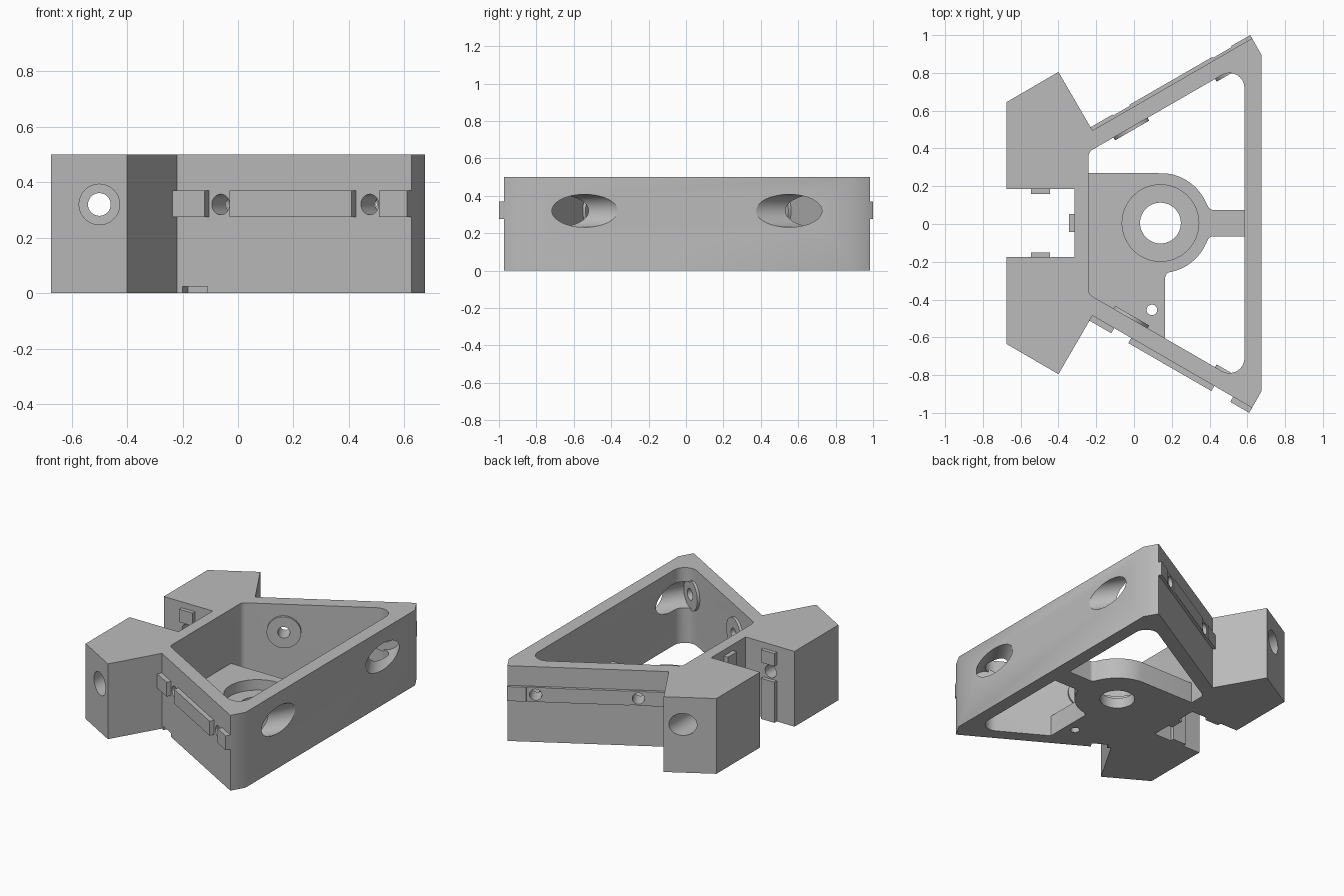
import bpy
import bmesh
from math import cos, sin, radians, tan
from mathutils import Vector

HEIGHT = 0.5
DRILL_Z = 0.32
FLOOR = 0.14
SHIFT = 0.005      # offset of the symmetry plane
WALL_LEN = 0.976

cube = bpy.data.objects.get("Cube")
if cube:
    bpy.data.objects.remove(cube, do_unlink=True)

grey = bpy.data.materials.new("light grey")
grey.use_nodes = True
grey.diffuse_color = (0.5, 0.5, 0.5, 1)
grey.node_tree.nodes["Principled BSDF"].inputs["Base Color"].default_value = (0.5, 0.5, 0.5, 1)


def finish(name, bm):
    bmesh.ops.recalc_face_normals(bm, faces=bm.faces)
    mesh = bpy.data.meshes.new(name)
    bm.to_mesh(mesh)
    bm.free()
    mesh.materials.append(grey)
    obj = bpy.data.objects.new(name, mesh)
    bpy.context.collection.objects.link(obj)
    return obj


def prism(name, points, z0, z1):
    bm = bmesh.new()
    face = bm.faces.new([bm.verts.new((x, y + SHIFT, z0)) for x, y in points])
    top = bmesh.ops.extrude_face_region(bm, geom=[face])["geom"]
    bmesh.ops.translate(bm, vec=(0, 0, z1 - z0),
                        verts=[v for v in top if isinstance(v, bmesh.types.BMVert)])
    return finish(name, bm)


def rod(name, start, end, radius):
    a, b = Vector(start), Vector(end)
    bm = bmesh.new()
    bmesh.ops.create_cone(bm, cap_ends=True, segments=48, radius1=radius,
                          radius2=radius, depth=(b - a).length)
    bm.transform((b - a).to_track_quat("Z", "Y").to_matrix().to_4x4())
    bmesh.ops.translate(bm, vec=(a + b) / 2 + Vector((0, SHIFT, 0)), verts=bm.verts)
    return finish(name, bm)


def combine(target, tools, operation, keep=False):
    for tool in tools:
        mod = target.modifiers.new("combine", "BOOLEAN")
        mod.operation = operation
        mod.solver = "EXACT"
        mod.object = tool
        bpy.context.view_layer.objects.active = target
        bpy.ops.object.modifier_apply(modifier=mod.name)
    if not keep:
        for tool in tools:
            bpy.data.objects.remove(tool, do_unlink=True)


def rounded(corners):
    """Fillet each (x, y, radius) corner of a polygon."""
    out = []
    for i, (x, y, r) in enumerate(corners):
        p = Vector((x, y))
        if r == 0:
            out.append(p)
            continue
        d0 = (Vector(corners[i - 1][:2]) - p).normalized()
        d1 = (Vector(corners[(i + 1) % len(corners)][:2]) - p).normalized()
        half = d0.angle(d1) / 2
        reach = r / tan(half)
        center = p + (d0 + d1).normalized() * (r / sin(half))
        a, b = p + d0 * reach - center, p + d1 * reach - center
        sweep = a.angle_signed(b)
        for k in range(9):
            t = -sweep * k / 8
            out.append(center + Vector((a.x * cos(t) - a.y * sin(t),
                                        a.x * sin(t) + a.y * cos(t))))
    return out


def wall_point(side, along, out):
    """Point on a slanted wall: distance along it, distance out from its face."""
    c, s = cos(radians(30)), sin(radians(30))
    return (-0.22 + along * c - out * s, side * (0.49 + along * s + out * c))


def wall_box(name, side, s0, s1, d0, d1, z0, z1):
    pts = [wall_point(side, s, d) for s, d in ((s0, d0), (s1, d0), (s1, d1), (s0, d1))]
    return prism(name, pts, z0, z1)


def wall_rod(name, side, along, d0, d1, radius):
    return rod(name, (*wall_point(side, along, d0), DRILL_Z),
               (*wall_point(side, along, d1), DRILL_Z), radius)


def rect(x0, x1, y0, y1):
    return [(x0, y0), (x1, y0), (x1, y1), (x0, y1)]


# Outer frame with the two clamp blocks
half = [(0.675, 0.89), (0.625, 0.978), (-0.22, 0.49), (-0.40, 0.80),
        (-0.675, 0.64), (-0.675, 0.18), (-0.315, 0.18)]
frame = prism("frame", half + [(x, -y) for x, y in reversed(half)], 0, HEIGHT)
pocket = rounded([(0.585, 0.853, 0.08), (-0.24, 0.377, 0.04),
                  (-0.24, -0.377, 0.04), (0.585, -0.853, 0.08)])
combine(frame, [prism("pocket", pocket, -0.1, HEIGHT + 0.1)], "DIFFERENCE")

# Pocket floor: web, round hub and narrow arm
hub = (0.14, 0)
arc = [(hub[0] + 0.265 * cos(radians(a)), 0.265 * sin(radians(a)), 0)
       for a in range(84, 23, -6)]
floor = rounded([(-0.26, 0.265, 0)] + arc + [(0.40, 0.07, 0.03), (0.60, 0.07, 0),
                (0.60, -0.07, 0), (0.40, -0.07, 0.03)]
                + [(x, -y, 0) for x, y, r in reversed(arc[1:])]
                + [(0.165, -0.264, 0.03), (0.165, -0.64, 0), (-0.26, -0.39, 0)])
combine(frame, [prism("floor", floor, 0, FLOOR)], "UNION")

# Bosses inside the slanted walls
drills = (0.182, 0.803)
for side in (-1, 1):
    combine(frame, [wall_rod("boss", side, s, -0.075, -0.105, 0.104) for s in drills], "UNION")

# Locating keys
keys = []
for side, label, depth in ((-1, "front", 0.031), (1, "back", 0.02)):
    for i, (s0, s1) in enumerate(((0, 0.133), (0.237, 0.745), (0.86, WALL_LEN))):
        keys.append(wall_box(f"{label}_key_{i + 1}", side, s0, s1, -0.01, depth, 0.275, 0.37))
keys.append(wall_box("back_key_strip", 1, 0, WALL_LEN, -0.01, 0.014, 0.275, 0.37))
for side, label in ((-1, "front"), (1, "back")):
    for part, z0, z1 in (("lower", 0, 0.27), ("upper", 0.375, 0.46)):
        prism(f"{label}_block_{part}_tab",
              rect(-0.545, -0.445, *sorted((side * 0.155, side * 0.19))), z0, z1)
prism("notch_key", rect(-0.345, -0.305, -0.047, 0.047), 0, 0.46)

# Screw holes in walls, with slanted access bores through the long side plate
for side in (-1, 1):
    holes = [wall_rod("hole", side, s, 0.06, -0.15, 0.037) for s in drills]
    combine(keys[-1], holes, "DIFFERENCE", keep=True)
    combine(frame, holes, "DIFFERENCE")
    combine(frame, [wall_rod("bore", side, drills[1], -0.105, -0.62, 0.088)], "DIFFERENCE")

# Clamp block holes, hub hole, small floor hole and wire notch
cuts = [rod("clamp_hole", (-0.5, -1, DRILL_Z), (-0.5, 1, DRILL_Z), 0.041)]
for side in (-1, 1):
    cuts.append(rod("clamp_bore", (-0.5, side * 0.32, DRILL_Z), (-0.5, side, DRILL_Z), 0.073))
cuts += [rod("hub_hole", (*hub, -0.1), (*hub, 0.3), 0.108),
         rod("hub_bore", (*hub, 0.07), (*hub, 0.3), 0.203),
         rod("floor_hole", (0.095, -0.46, -0.1), (0.095, -0.46, 0.3), 0.028),
         wall_box("wire_notch", -1, 0.023, 0.127, -0.04, 0.05, -0.05, 0.025)]
combine(frame, cuts, "DIFFERENCE")

# Smooth the bores, keep the machined edges sharp
bpy.ops.object.select_all(action="DESELECT")
frame.select_set(True)
keys[-1].select_set(True)
bpy.context.view_layer.objects.active = frame
bpy.ops.object.shade_smooth_by_angle(angle=radians(30))
